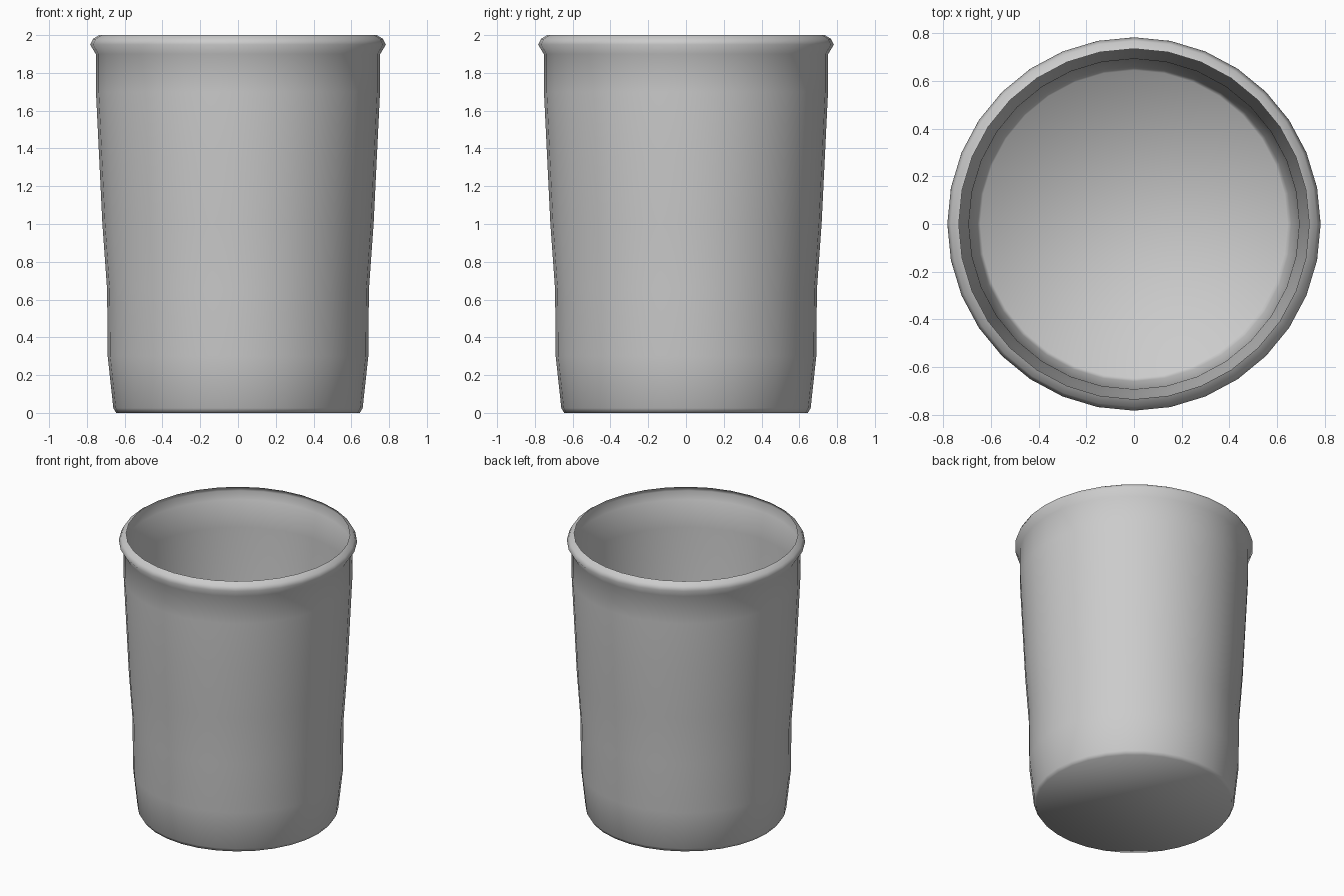
import bpy, bmesh
from math import cos, sin, tau

if "Cube" in bpy.data.objects:
    bpy.data.objects.remove(bpy.data.objects["Cube"])

SIDES = 32

# Outer profile from base to rolled lip: (radius, height)
PROFILE = [(0.645, 0.0), (0.66, 0.025), (0.69, 0.3), (0.693, 0.65), (0.718, 1.0),
           (0.735, 1.35), (0.752, 1.7), (0.753, 1.9), (0.783, 1.95), (0.768, 1.98),
           (0.735, 2.0)]


def ring(bm, r, z):
    return [bm.verts.new((r * cos(tau * i / SIDES), r * sin(tau * i / SIDES), z))
            for i in range(SIDES)]


# Thin-walled open cup: stacked rings joined by quads, closed by a floor
bm = bmesh.new()
rings = [ring(bm, r, z) for r, z in PROFILE]
for low, high in zip(rings, rings[1:]):
    for i in range(SIDES):
        j = (i + 1) % SIDES
        bm.faces.new((low[i], low[j], high[j], high[i]))
bm.faces.new(rings[0][::-1])
for f in bm.faces:
    f.smooth = True

mesh = bpy.data.meshes.new("cup")
bm.to_mesh(mesh)
bm.free()
cup = bpy.data.objects.new("cup", mesh)
bpy.context.collection.objects.link(cup)
